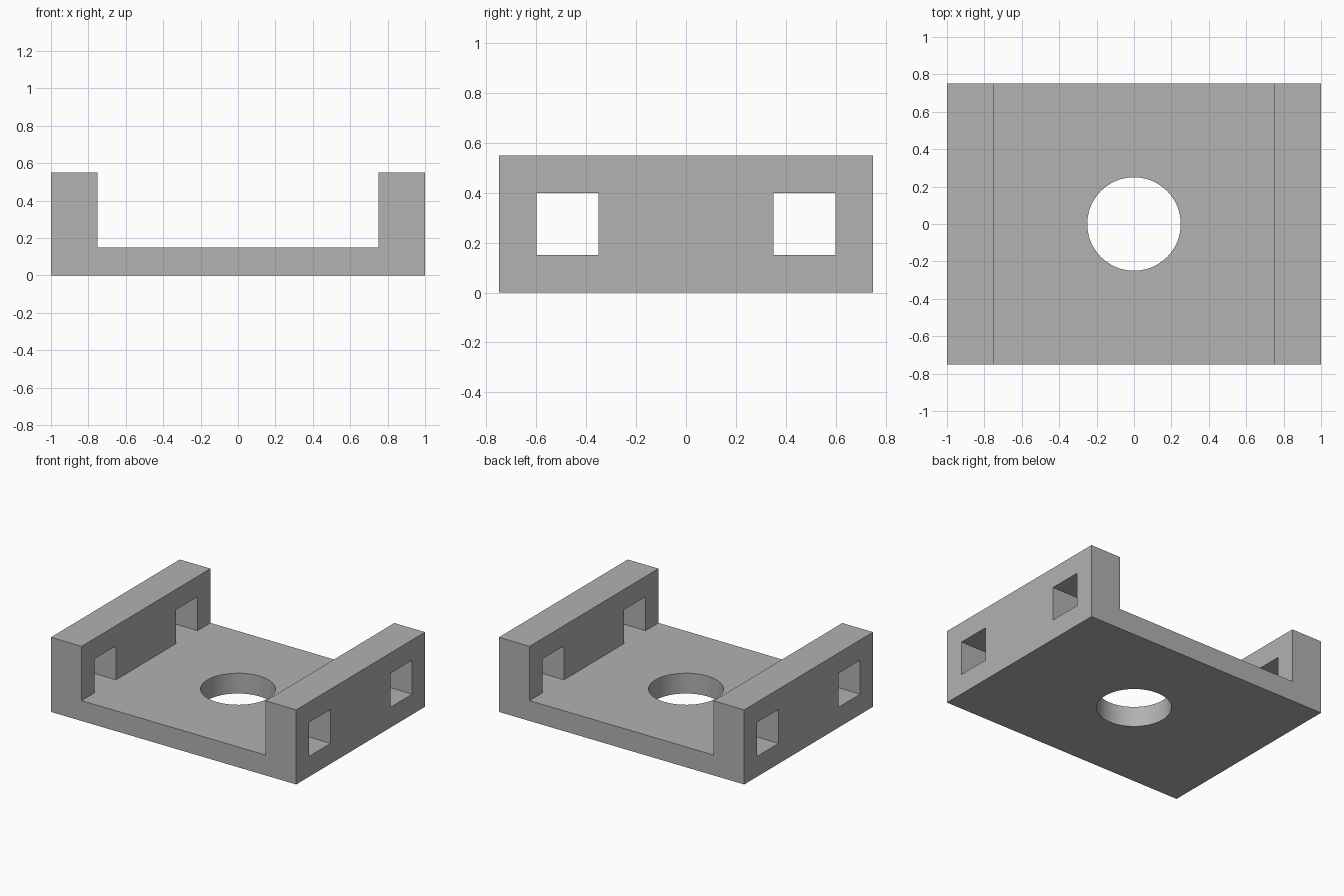
import bpy
import bmesh
from math import radians

cube = bpy.data.objects.get("Cube")
if cube:
    bpy.data.objects.remove(cube)

HALF_X, HALF_Y = 1.0, 0.75
INNER_X = 0.75          # inner face of the side walls
FLOOR, TOP = 0.15, 0.55
HOLE_RADIUS = 0.25

grey = bpy.data.materials.new("plain grey")
grey.use_nodes = True
colour = (0.445, 0.445, 0.445, 1)
grey.diffuse_color = colour
grey.node_tree.nodes["Principled BSDF"].inputs["Base Color"].default_value = colour


def extrude(name, outline, offset):
    """Solid made by sweeping a closed outline along a straight offset."""
    bm = bmesh.new()
    face = bm.faces.new([bm.verts.new(p) for p in outline])
    result = bmesh.ops.extrude_face_region(bm, geom=[face])
    moved = [v for v in result["geom"] if isinstance(v, bmesh.types.BMVert)]
    bmesh.ops.translate(bm, verts=moved, vec=offset)
    bmesh.ops.recalc_face_normals(bm, faces=bm.faces)
    mesh = bpy.data.meshes.new(name)
    bm.to_mesh(mesh)
    bm.free()
    mesh.materials.append(grey)
    obj = bpy.data.objects.new(name, mesh)
    bpy.context.collection.objects.link(obj)
    return obj


def cut(target, cutter):
    cutter.hide_render = True
    bpy.context.view_layer.objects.active = target
    mod = target.modifiers.new("cut", "BOOLEAN")
    mod.operation = "DIFFERENCE"
    mod.solver = "EXACT"
    mod.object = cutter
    bpy.ops.object.modifier_apply(modifier=mod.name)
    bpy.data.objects.remove(cutter)


# Channel: floor with a wall on each side
half = [(HALF_X, 0), (HALF_X, TOP), (INNER_X, TOP), (INNER_X, FLOOR)]
profile = half + [(-x, z) for x, z in reversed(half)]
bracket = extrude("channel_bracket", [(x, -HALF_Y, z) for x, z in profile],
                  (0, 2 * HALF_Y, 0))

# Square windows through the walls, level with the floor
for sx in (-1, 1):
    for sy in (-1, 1):
        window = [(sx * 0.7, sy * y, z) for y, z in
                  ((0.35, FLOOR), (0.6, FLOOR), (0.6, 0.4), (0.35, 0.4))]
        cut(bracket, extrude("window_cutter", window, (sx * 0.4, 0, 0)))

# Round hole through the floor
bpy.ops.mesh.primitive_cylinder_add(vertices=48, radius=HOLE_RADIUS, depth=1)
hole = bpy.context.object
hole.name = "hole_cutter"
hole.data.materials.append(grey)
cut(bracket, hole)

# Smooth the hole wall, keep the box edges sharp
bpy.ops.object.select_all(action="DESELECT")
bracket.select_set(True)
bpy.context.view_layer.objects.active = bracket
bpy.ops.object.shade_smooth_by_angle(angle=radians(30))
